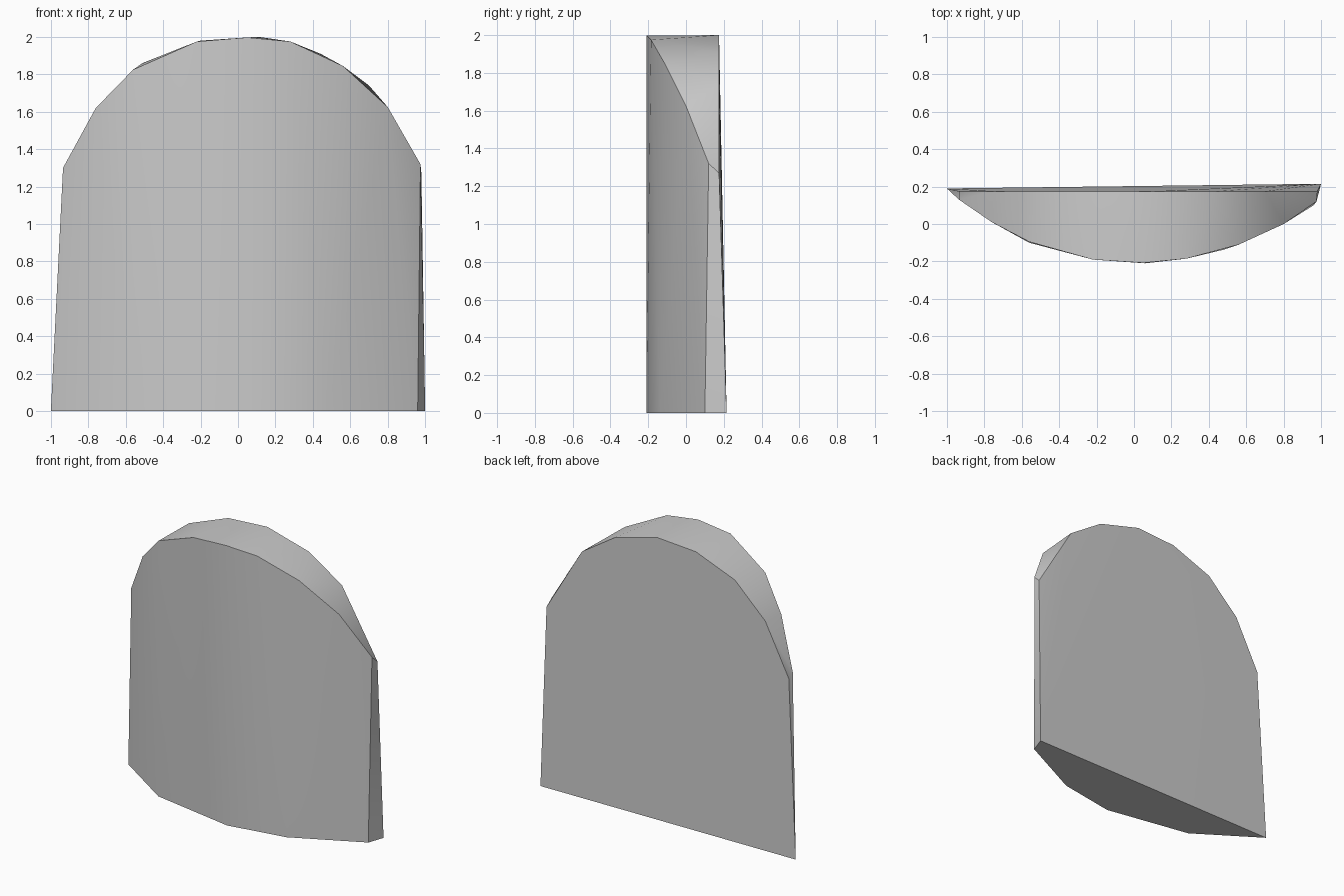
import bpy
import bmesh
import math

cube = bpy.data.objects.get("Cube")
if cube:
    bpy.data.objects.remove(cube, do_unlink=True)

# One plain grey
grey = bpy.data.materials.new("plain_grey")
grey.use_nodes = True
colour = (0.6, 0.6, 0.6, 1)
grey.diffuse_color = colour
grey.node_tree.nodes["Principled BSDF"].inputs["Base Color"].default_value = colour

# Bowed foot of the slab, as (x, y)
foot = [(-1, .19), (-.56, -.1), (.06, -.21), (.48, -.137), (.96, .1), (1, .215)]
# Front rim of the arch, as (x, y, z)
front_rim = [(-.935, .13, 1.3), (-.76, .01, 1.62), (-.56, -.095, 1.825),
             (-.22, -.19, 1.975), (.05, -.208, 1.997), (.28, -.185, 1.975),
             (.56, -.11, 1.845), (.8, 0, 1.625), (.975, .12, 1.32)]
# Rear rim of the arch, as (x, z), on a nearly flat back
back_rim = [(-.935, 1.27), (-.75, 1.63), (-.51, 1.86), (-.2, 1.98),
            (.11, 2), (.44, 1.91), (.7, 1.74), (.98, 1.27)]

bm = bmesh.new()
for x, y in foot:
    bm.verts.new((x, y, 0))
for point in front_rim:
    bm.verts.new(point)
for x, z in back_rim:
    bm.verts.new((x, .175, z))

# Skin the rims and foot into one closed convex slab
bmesh.ops.convex_hull(bm, input=bm.verts)
loose = [v for v in bm.verts if not v.link_faces]
bmesh.ops.delete(bm, geom=loose, context="VERTS")
bmesh.ops.dissolve_limit(bm, angle_limit=math.radians(1),
                         verts=bm.verts, edges=bm.edges)
bmesh.ops.recalc_face_normals(bm, faces=bm.faces)

mesh = bpy.data.meshes.new("arched_slab")
bm.to_mesh(mesh)
bm.free()
mesh.materials.append(grey)
slab = bpy.data.objects.new("arched_slab", mesh)
bpy.context.collection.objects.link(slab)

bpy.context.view_layer.objects.active = slab
slab.select_set(True)
bpy.ops.object.shade_smooth_by_angle(angle=math.radians(30))
